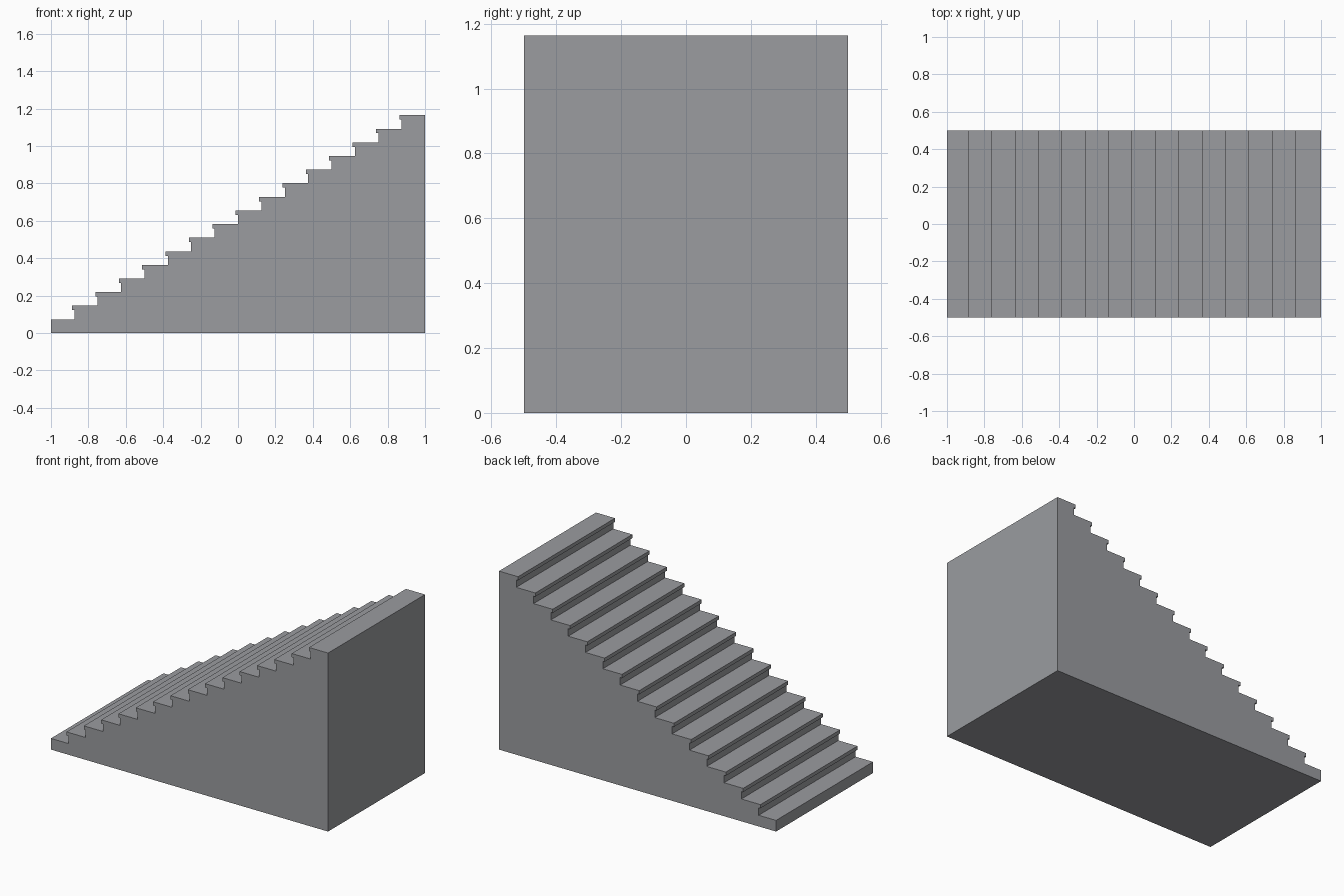
import bpy, bmesh

if "Cube" in bpy.data.objects:
    bpy.data.objects.remove(bpy.data.objects["Cube"])

STEPS = 16
RUN = 2.0 / STEPS
RISE = 1.1645 / STEPS
NOSE, LIP = 0.0125, 0.024   # tread overhang and its thickness
HALF_W = 0.5

# Side profile: plain first step, then steps with overhanging nosing
profile = [(1, 0), (-1, 0), (-1, RISE)]
for i in range(1, STEPS):
    x, z = -1 + i * RUN, (i + 1) * RISE
    profile += [(x, z - RISE), (x, z - LIP), (x - NOSE, z - LIP), (x - NOSE, z)]
profile.append((1, STEPS * RISE))

# Extrude the profile across the width
bm = bmesh.new()
face = bm.faces.new([bm.verts.new((x, -HALF_W, z)) for x, z in profile])
ext = bmesh.ops.extrude_face_region(bm, geom=[face])
moved = [v for v in ext["geom"] if isinstance(v, bmesh.types.BMVert)]
bmesh.ops.translate(bm, verts=moved, vec=(0, 2 * HALF_W, 0))
if len([f for f in bm.faces if len(f.verts) > 4]) < 2:
    bm.faces.new([v for v in bm.verts if v.co.y < 0])
bmesh.ops.recalc_face_normals(bm, faces=bm.faces)

mesh = bpy.data.meshes.new("staircase")
bm.to_mesh(mesh)
bm.free()

# Dark, slightly cool grey
mat = bpy.data.materials.new("dark_grey")
mat.diffuse_color = (0.325, 0.332, 0.35, 1)
mat.use_nodes = True
mat.node_tree.nodes["Principled BSDF"].inputs["Base Color"].default_value = mat.diffuse_color
mesh.materials.append(mat)
bpy.context.collection.objects.link(bpy.data.objects.new("staircase", mesh))
